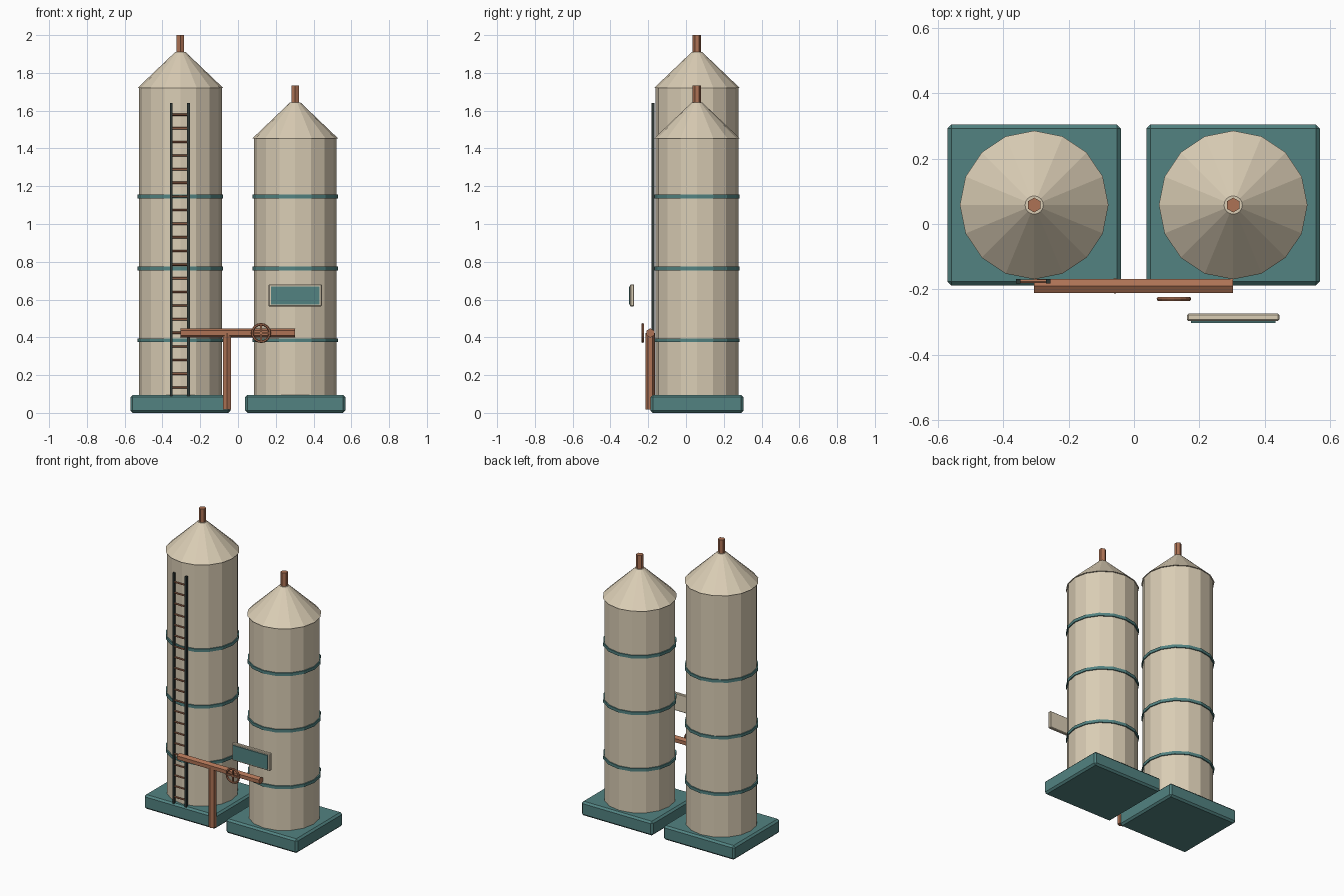
import bpy
from math import pi

cube = bpy.data.objects.get("Cube")
if cube:
    bpy.data.objects.remove(cube)


def make_material(name, rgb):
    mat = bpy.data.materials.new(name)
    mat.use_nodes = True
    mat.diffuse_color = (*rgb, 1)
    mat.node_tree.nodes["Principled BSDF"].inputs["Base Color"].default_value = (*rgb, 1)
    return mat


CREAM = make_material("cream_panel", (0.70, 0.61, 0.46))
TEAL = make_material("teal_paint", (0.085, 0.225, 0.22))
COPPER = make_material("copper_pipe", (0.42, 0.17, 0.09))
DARK = make_material("dark_steel", (0.026, 0.038, 0.036))


def finish(name, mat, bevel=0):
    obj = bpy.context.object
    obj.name = name
    obj.data.materials.append(mat)
    if bevel:
        mod = obj.modifiers.new("Bevel", "BEVEL")
        mod.width = bevel
        mod.segments = 1
    return obj


def box(name, mat, low, high, bevel=0):
    bpy.ops.mesh.primitive_cube_add(size=1, location=[(a + b) / 2 for a, b in zip(low, high)])
    bpy.context.object.scale = [b - a for a, b in zip(low, high)]
    bpy.ops.object.transform_apply(location=False, rotation=False, scale=True)
    return finish(name, mat, bevel)


def drum(name, mat, x, y, z0, z1, r0, r1=None, sides=16):
    """Upright cylinder or truncated cone between two heights."""
    bpy.ops.mesh.primitive_cone_add(
        vertices=sides, radius1=r0, radius2=r0 if r1 is None else r1,
        depth=z1 - z0, location=(x, y, (z0 + z1) / 2))
    return finish(name, mat)


def rod_x(name, mat, x0, x1, y, z, r, sides=6):
    """Horizontal rod along x with a corner pointing up."""
    bpy.ops.mesh.primitive_cylinder_add(
        vertices=sides, radius=r, depth=x1 - x0,
        location=((x0 + x1) / 2, y, z), rotation=(pi / 2, 0, pi / 2))
    return finish(name, mat)


# Two silos, each with foundation, wall, hoops, roof and vent
SILO_Y = 0.058
for side, x, eave in (("right", -0.305, 1.72), ("left", 0.303, 1.453)):
    box(f"{side}_foundation", TEAL, (x - 0.265, -0.188, 0), (x + 0.265, 0.304, 0.095), 0.012)
    drum(f"{side}_silo_wall", CREAM, x, SILO_Y, 0.08, eave, 0.219)
    for i in range(3):
        z = 0.385 + 0.38 * i
        drum(f"{side}_hoop_{i + 1}", TEAL, x, SILO_Y, z - 0.01, z + 0.01, 0.226)
    drum(f"{side}_roof", CREAM, x, SILO_Y, eave, eave + 0.19, 0.227, 0.028)
    drum(f"{side}_vent", COPPER, x, SILO_Y, eave + 0.16, eave + 0.28, 0.0225, sides=6)

# Ladder on the tall silo
LADDER_Y = -0.175
for side, x in (("right", -0.354), ("left", -0.262)):
    box(f"ladder_{side}_rail", DARK, (x - 0.007, LADDER_Y - 0.007, 0.09),
        (x + 0.007, LADDER_Y + 0.007, 1.64))
for i in range(21):
    rod_x(f"ladder_rung_{i + 1}", COPPER, -0.354, -0.262, LADDER_Y, 0.135 + 0.0722 * i, 0.006)

# Transfer pipe and its supporting post
PIPE_Y, PIPE_Z = -0.189, 0.423
rod_x("transfer_pipe", COPPER, -0.305, 0.302, PIPE_Y, PIPE_Z, 0.0245)
drum("pipe_post", COPPER, -0.058, PIPE_Y, 0.018, PIPE_Z, 0.0245, sides=6)

# Valve wheel with crossed spokes
WHEEL = (0.122, -0.229, PIPE_Z)
bpy.ops.mesh.primitive_torus_add(
    major_segments=16, minor_segments=6, major_radius=0.046, minor_radius=0.007,
    location=WHEEL, rotation=(pi / 2, 0, 0))
finish("valve_wheel", COPPER)
for name, half in (("level", (0.046, 0.004, 0.005)), ("upright", (0.005, 0.004, 0.046))):
    box(f"valve_spoke_{name}", COPPER, [c - h for c, h in zip(WHEEL, half)],
        [c + h for c, h in zip(WHEEL, half)])

# Sign board with a thin coloured plate
box("sign_board", CREAM, (0.162, -0.296, 0.564), (0.444, -0.274, 0.681), 0.004)
box("sign_plate", TEAL, (0.174, -0.302, 0.575), (0.432, -0.2955, 0.669))
